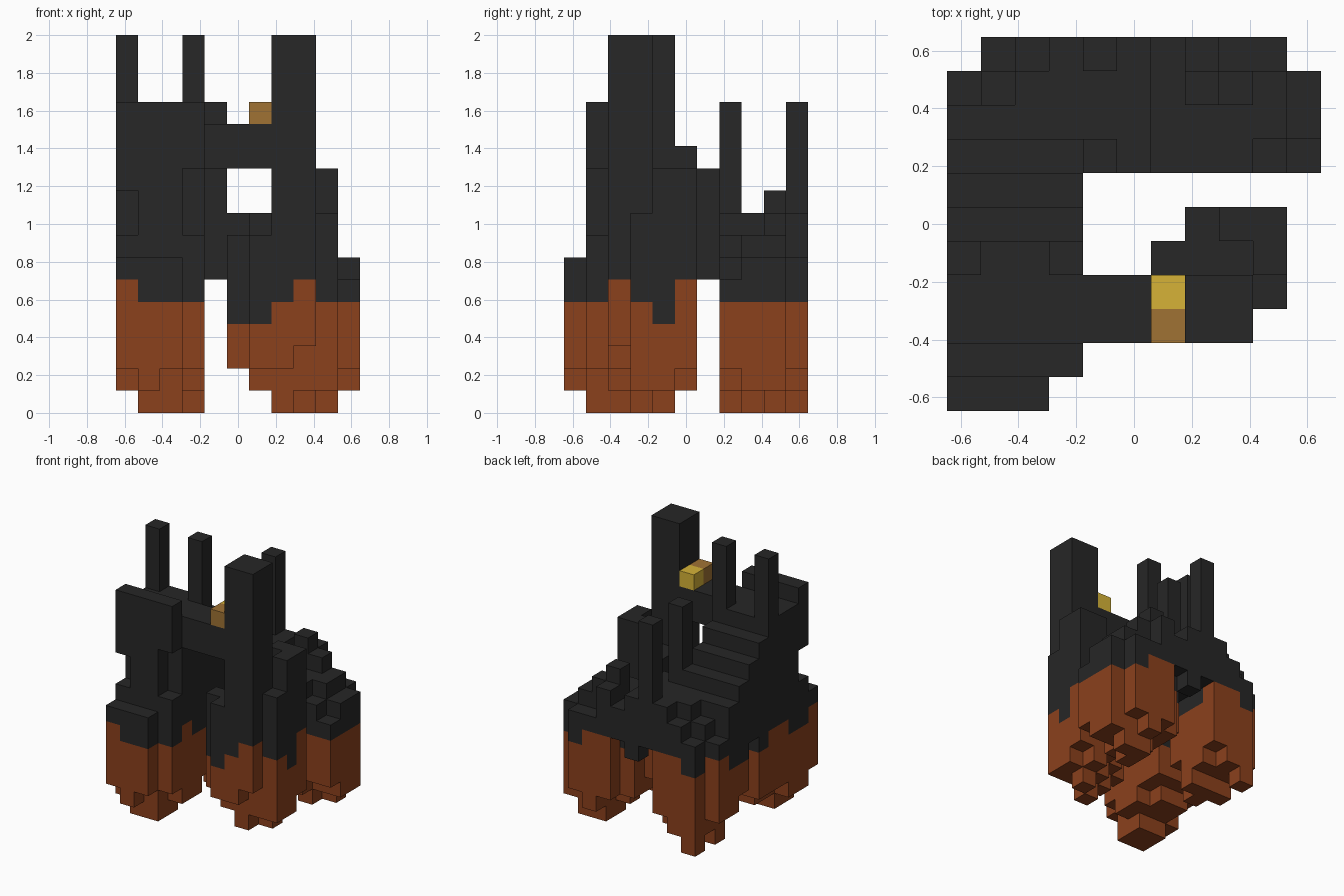
import bpy
import bmesh
from mathutils import Vector

cube = bpy.data.objects.get("Cube")
if cube:
    bpy.data.objects.remove(cube, do_unlink=True)

UNIT = 2 / 17
CENTRE = Vector((5.5, 5.5, 0))
solid = {}  # block position -> (part, material)


def material(name, colour):
    mat = bpy.data.materials.new(name)
    mat.use_nodes = True
    mat.diffuse_color = (*colour, 1)
    mat.node_tree.nodes["Principled BSDF"].inputs["Base Color"].default_value = (*colour, 1)
    return mat


charcoal = material("charcoal", (.02, .02, .02))
rust = material("rust", (.26, .052, .012))
gold = material("gold", (.67, .45, .039))
bronze = material("bronze", (.35, .17, .034))


def cells(xs, ys, zs):
    return [(x, y, z) for x in range(*xs) for y in range(*ys) for z in range(*zs)]


def fill(part, mat, xs, ys, zs):
    for cell in cells(xs, ys, zs):
        solid[cell] = (part, mat)


def carve(xs, ys, zs):
    for cell in cells(xs, ys, zs):
        solid.pop(cell, None)


def height(part, x, y, top):
    """Set one column of a part to a new top level."""
    for z in range(5, 17):
        if z >= top:
            solid.pop((x, y, z), None)
        elif z > 5 and (x, y, z) not in solid:
            solid[x, y, z] = (part, charcoal)


def island(part, x0, y0, underside, top, seams):
    """Rock hanging below a dark slab; the seam level varies by column."""
    for dy, row in enumerate(underside):
        for dx, low in enumerate(row):
            if low == ".":
                continue
            x, y = x0 + dx, y0 + dy
            seam = seams.get((x, y), 5)
            fill(part + "_rock", rust, (x, x + 1), (y, y + 1), (int(low), seam))
            fill(part + "_slab", charcoal, (x, x + 1), (y, y + 1), (seam, top))


# Front island on the -x side, with its ragged underside
island("stair_island", 0, 0,
       ["212.", "1002", "1001", "2111", "2112", "2222"], 7,
       {(0, 0): 6, (0, 3): 6, (0, 4): 6, (3, 2): 6, (3, 5): 4})

# Gatehouse, staircase going down to the back, and the standing front wall
fill("gatehouse", charcoal, (0, 4), (2, 5), (7, 13))
fill("front_wall", charcoal, (0, 4), (1, 2), (7, 14))
carve((0, 1), (1, 2), (8, 10))
carve((3, 4), (1, 2), (8, 11))
fill("stairs", charcoal, (0, 4), (5, 6), (7, 12))
fill("stairs", charcoal, (0, 4), (6, 7), (6, 11))
for x in (0, 3):
    fill("roof_post", charcoal, (x, x + 1), (4, 5), (13, 17))

# Front island on the +x side, below the tall tower
island("tower_island", 5, 2,
       [".223.", "21011", ".2101", "..212"], 8,
       {(6, 2): 4, (5, 3): 4, (6, 3): 4, (8, 2): 6,
        (9, 4): 4, (9, 5): 6, (6, 4): 6})
fill("tower", charcoal, (7, 9), (2, 4), (8, 17))
for x, y, top in ((6, 4, 9), (7, 4, 9), (8, 4, 9), (7, 5, 9), (9, 3, 9),
                  (8, 5, 11), (9, 4, 11), (9, 5, 11)):
    height("tower_terrace", x, y, top)

# Bridge between gatehouse and tower, carrying the lamp
fill("bridge", charcoal, (4, 7), (2, 4), (11, 13))
fill("lamp", bronze, (6, 7), (2, 3), (13, 14))
fill("lamp", gold, (6, 7), (3, 4), (13, 14))

# Back platform: two hanging rocks joined by a slab
island("back_right", 0, 7,
       ["3202", "2000", "2111", ".012"], 9,
       {(0, 9): 6, (2, 10): 6, (3, 10): 6})
island("back_left", 5, 7,
       ["322122", "321011", "622001", "56212."], 8,
       {(5, 9): 6, (6, 10): 6, (7, 10): 6, (8, 10): 6})
fill("back_joint", charcoal, (4, 5), (7, 11), (6, 9))
fill("back_joint", charcoal, (5, 6), (7, 11), (8, 9))
fill("stairs", charcoal, (0, 4), (7, 8), (9, 10))

# Worn corners, raised blocks and posts on the platform
for x, y, top in ((0, 9, 7), (1, 9, 8), (1, 10, 7), (2, 10, 8),
                  (7, 9, 10), (8, 9, 9), (7, 10, 9), (8, 10, 7), (9, 10, 7),
                  (9, 7, 7), (10, 7, 6), (10, 8, 7), (10, 9, 7)):
    height("platform_blocks", x, y, top)
for y in (7, 10):
    fill("platform_post", charcoal, (4, 5), (y, y + 1), (9, 14))

# Build one mesh per part from the exposed block sides
AXES = [Vector(v) for v in ((1, 0, 0), (0, 1, 0), (0, 0, 1))]
for part in sorted({p for p, m in solid.values()}):
    mesh = bpy.data.meshes.new(part)
    bm = bmesh.new()
    mats = []
    for cell, (owner, mat) in solid.items():
        if owner != part:
            continue
        if mat not in mats:
            mats.append(mat)
            mesh.materials.append(mat)
        middle = Vector(cell) + Vector((.5, .5, .5)) - CENTRE
        for i in range(3):
            u, v = AXES[(i + 1) % 3] / 2, AXES[(i + 2) % 3] / 2
            for sign in (1, -1):
                n = AXES[i] * sign
                if tuple(int(c + d) for c, d in zip(cell, n)) in solid:
                    continue
                c = middle + n / 2
                w = v * sign
                face = bm.faces.new([bm.verts.new(p * UNIT) for p in
                                     (c - u - w, c + u - w, c + u + w, c - u + w)])
                face.material_index = mats.index(mat)
    bmesh.ops.remove_doubles(bm, verts=bm.verts, dist=.001)
    bmesh.ops.dissolve_limit(bm, angle_limit=.01, verts=bm.verts, edges=bm.edges,
                             delimit={"MATERIAL"})
    bm.to_mesh(mesh)
    bm.free()
    bpy.context.collection.objects.link(bpy.data.objects.new(part, mesh))
